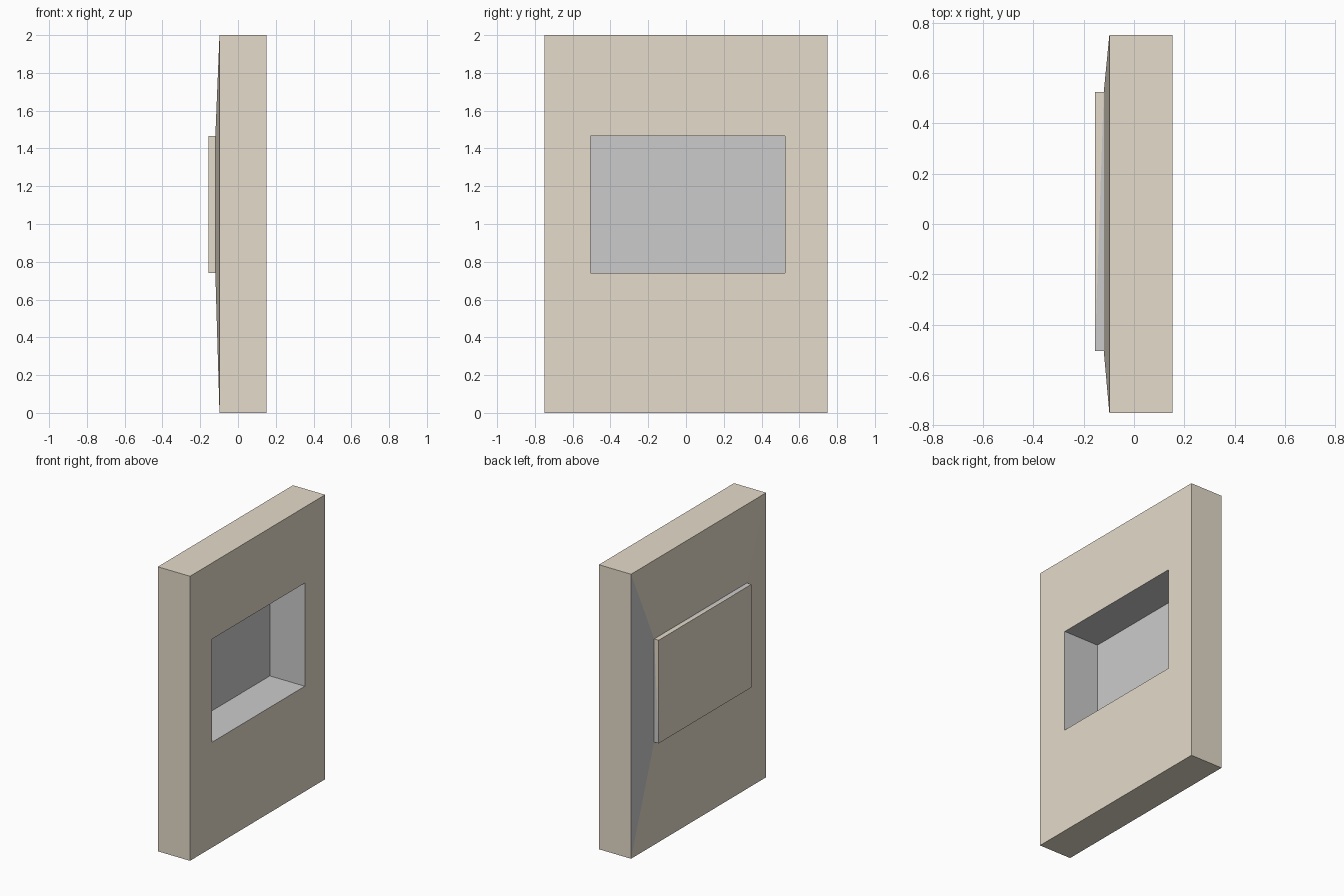
import bpy, bmesh

if "Cube" in bpy.data.objects:
    bpy.data.objects.remove(bpy.data.objects["Cube"])


def material(name, rgb):
    m = bpy.data.materials.new(name)
    m.diffuse_color = (*rgb, 1)
    m.use_nodes = True
    m.node_tree.nodes["Principled BSDF"].inputs["Base Color"].default_value = m.diffuse_color
    return m


TAN, GREY = 0, 1
WALL = (-0.75, 0.75, 0.0, 2.0)         # y and z limits of the slab
NICHE = (-0.505, 0.525, 0.74, 1.465)   # y and z limits of the recess

bm = bmesh.new()


def ring(x, rect):
    y0, y1, z0, z1 = rect
    return [bm.verts.new((x, y, z)) for y, z in
            ((y0, z0), (y1, z0), (y1, z1), (y0, z1))]


def face(verts, mat):
    bm.faces.new(verts).material_index = mat


# Rings from the floor of the recess, round the slab, to the back plate
rings = [ring(-0.12, NICHE), ring(0.152, NICHE), ring(0.152, WALL),
         ring(-0.098, WALL), ring(-0.12, NICHE), ring(-0.155, NICHE)]

for k, (r, s) in enumerate(zip(rings, rings[1:])):
    for i in range(4):                  # sides: bottom, +y, top, -y
        j = (i + 1) % 4
        a, b, c, d = r[i], r[j], s[j], s[i]
        if k == 4 and i == 1:           # two-tone plate edges
            face((a, b, d), GREY)
            face((b, c, d), TAN)
        elif k == 4 and i == 2:
            face((a, b, c), GREY)
            face((a, c, d), TAN)
        else:
            grey = k == 0 or (k == 3 and i == 1)
            face((a, b, c, d), GREY if grey else TAN)

# Recess floor and outer face of the back plate
face(rings[0], GREY)
face(rings[-1], TAN)
bmesh.ops.recalc_face_normals(bm, faces=bm.faces)

mesh = bpy.data.meshes.new("wall_with_niche")
bm.to_mesh(mesh)
bm.free()
mesh.materials.append(material("tan_wall", (0.78, 0.71, 0.59)))
mesh.materials.append(material("grey_niche", (0.69, 0.69, 0.69)))
wall = bpy.data.objects.new("wall_with_niche", mesh)
bpy.context.collection.objects.link(wall)
